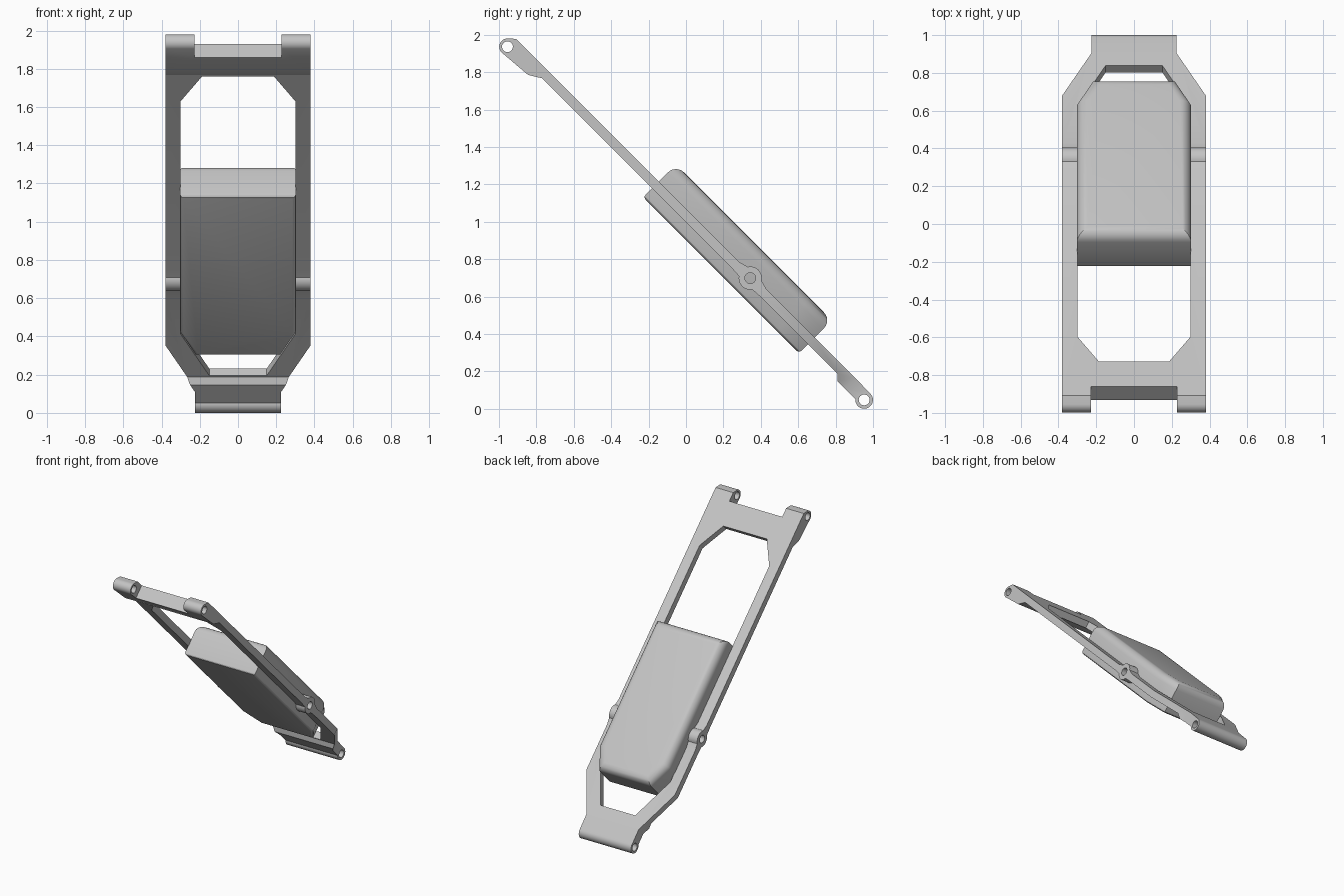
import bpy, bmesh, math
from mathutils import Matrix

if "Cube" in bpy.data.objects:
    bpy.data.objects.remove(bpy.data.objects["Cube"], do_unlink=True)

grey = bpy.data.materials.new("light_grey")
grey.use_nodes = True
COLOUR = (0.55, 0.55, 0.55, 1)
grey.diffuse_color = COLOUR
grey.node_tree.nodes["Principled BSDF"].inputs["Base Color"].default_value = COLOUR

TILT = Matrix.Rotation(math.radians(-45), 4, 'X')
LOW, HIGH = 0.705, 0.757          # underside and upper side of the flat bar
PIVOTS = [(-2.044, 0.694), (-0.251, 0.737), (0.64, 0.707)]


def prism(name, points, axis, lo, hi):
    """Extrude a 2D outline along x (points are length, height) or along z (points are x, length)."""
    place = (lambda a, b, t: (t, a, b)) if axis == 'x' else (lambda a, b, t: (a, b, t))
    bm = bmesh.new()
    face = bm.faces.new([bm.verts.new(place(a, b, lo)) for a, b in points])
    top = bmesh.ops.extrude_face_region(bm, geom=[face])["geom"]
    bmesh.ops.translate(bm, vec=place(0, 0, hi - lo),
                        verts=[v for v in top if isinstance(v, bmesh.types.BMVert)])
    bmesh.ops.recalc_face_normals(bm, faces=bm.faces)
    mesh = bpy.data.meshes.new(name)
    bm.to_mesh(mesh)
    bm.free()
    mesh.materials.append(grey)
    ob = bpy.data.objects.new(name, mesh)
    bpy.context.collection.objects.link(ob)
    return ob


def arc(centre, radius, start, end, steps):
    angles = [math.radians(start + (end - start) * i / steps) for i in range(steps + 1)]
    return [(centre[0] + radius * math.cos(a), centre[1] + radius * math.sin(a)) for a in angles]


def cut(target, cutter):
    cutter.hide_render = True
    mod = target.modifiers.new("cut", 'BOOLEAN')
    mod.operation, mod.solver, mod.object = 'DIFFERENCE', 'EXACT', cutter
    bpy.context.view_layer.objects.active = target
    bpy.ops.object.modifier_apply(modifier=mod.name)
    bpy.data.objects.remove(cutter, do_unlink=True)


def finish(ob):
    ob.data.transform(TILT)
    bpy.ops.object.select_all(action='DESELECT')
    ob.select_set(True)
    bpy.context.view_layer.objects.active = ob
    bpy.ops.object.shade_smooth_by_angle(angle=math.radians(30))


def mirrored(half):
    return half + [(-x, y) for x, y in reversed(half)]


# Frame: side profile with a rounded lug at each end and a pivot boss on the arms
wide, boss, narrow = PIVOTS
side = arc(wide, 0.044, 135, 270, 12)
side += [(-1.86, 0.665), (-1.794, LOW)]
side += [(boss[0] - 0.11, LOW)] + arc(boss, 0.062, 215, 325, 10) + [(boss[0] + 0.11, LOW)]
side += [(0.439, LOW), (0.469, 0.677)]
side += arc(narrow, 0.047, 220, 450, 20)
side += [(0.5, HIGH), (boss[0] + 0.1, HIGH)] + arc(boss, 0.062, 32, 148, 10)
side += [(boss[0] - 0.1, HIGH), (-2.04, HIGH)]
frame = prism("frame", side, 'x', -0.38, 0.38)

# Large opening between the arms, and the slot between the wide-end lugs
opening = mirrored([(0.15, 0.43), (0.30, 0.122), (0.30, -1.6), (0.187, -1.785)])
cut(frame, prism("opening_cutter", opening, 'z', 0.4, 1.1))
slot = mirrored([(0.228, -1.972), (0.228, -2.3)])
cut(frame, prism("slot_cutter", slot, 'z', 0.4, 1.1))

# Tapered narrow end
for sign in (1, -1):
    taper = [(sign * x, s) for x, s in
             [(0.38, 0.205), (0.225, 0.523), (0.225, 0.9), (0.5, 0.9), (0.5, 0.205)]]
    cut(frame, prism("taper_cutter", taper, 'z', 0.4, 1.1))

# Pin holes through lugs and bosses
for pivot in PIVOTS:
    cut(frame, prism("hole_cutter", arc(pivot, 0.029, 0, 345, 23), 'x', -0.6, 0.6))
finish(frame)

# Rounded block held between the arms
BASE, CROWN = 0.638, 0.886
outline = mirrored([(0.222, 0.217), (0.303, 0.05), (0.303, -0.962)])
block = prism("rounded_block", outline, 'z', BASE, CROWN)
bm = bmesh.new()
bm.from_mesh(block.data)
for level, radius, segments in ((CROWN, 0.06, 6), (BASE, 0.018, 3)):
    rim = [e for e in bm.edges if all(abs(v.co.z - level) < 1e-4 for v in e.verts)]
    bmesh.ops.bevel(bm, geom=rim, offset=radius, segments=segments, profile=0.5,
                    affect='EDGES', clamp_overlap=True)
bm.to_mesh(block.data)
bm.free()
finish(block)
